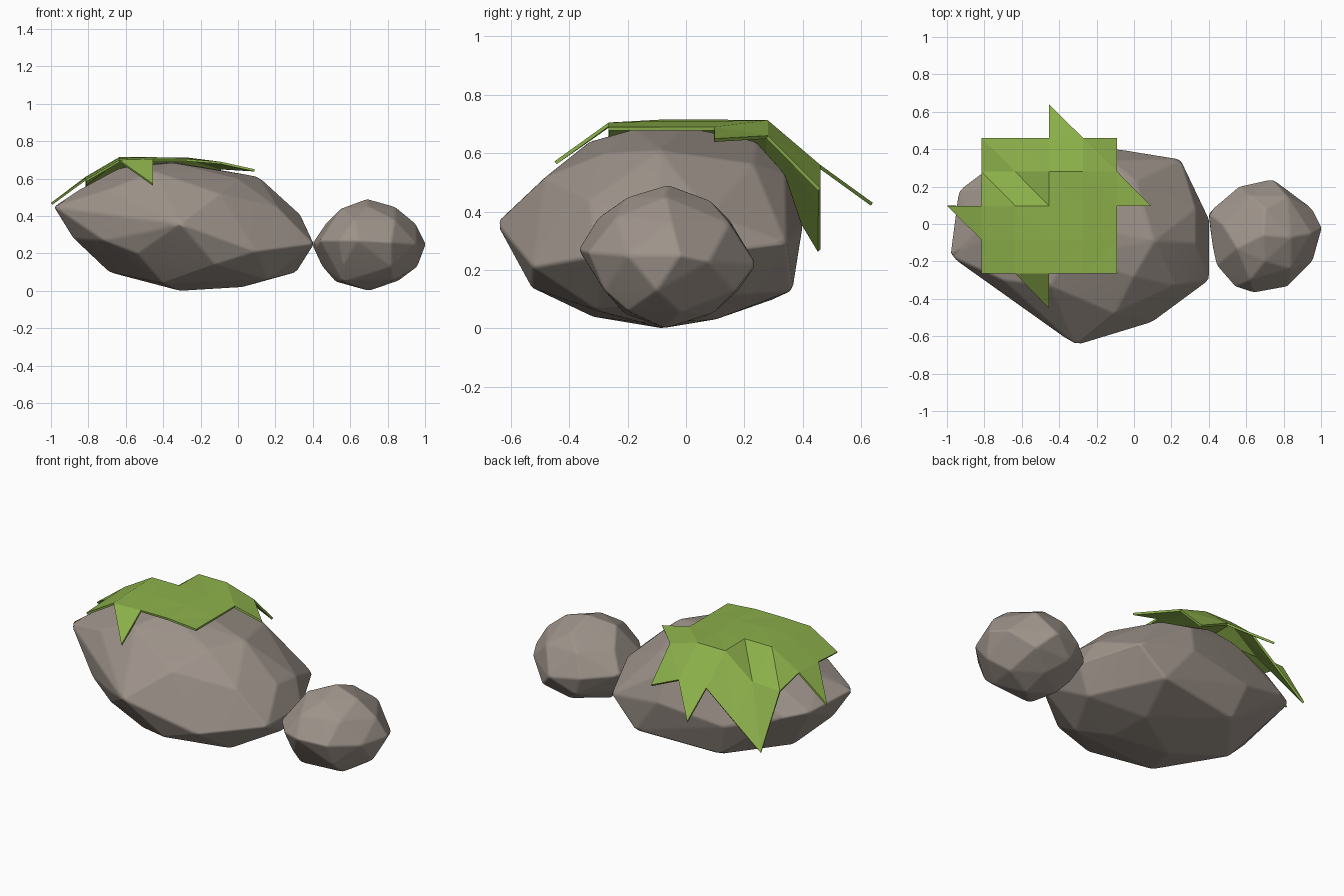
import bpy, bmesh, math

if "Cube" in bpy.data.objects:
    bpy.data.objects.remove(bpy.data.objects["Cube"])


def material(name, color):
    m = bpy.data.materials.new(name)
    m.diffuse_color = (*color, 1.0)
    m.use_nodes = True
    m.node_tree.nodes["Principled BSDF"].inputs["Base Color"].default_value = m.diffuse_color
    return m


STONE = material("warm_grey_stone", (0.34, 0.292, 0.255))
LEAF = material("leaf_green", (0.262, 0.434, 0.069))


def add_object(name, bm, mat):
    mesh = bpy.data.meshes.new(name)
    bm.to_mesh(mesh)
    bm.free()
    mesh.materials.append(mat)
    ob = bpy.data.objects.new(name, mesh)
    bpy.context.collection.objects.link(ob)
    return ob


def boulder(name, points, bevel):
    """Faceted stone: convex hull of its corners with softened edges."""
    bm = bmesh.new()
    for p in points:
        bm.verts.new(p)
    bmesh.ops.convex_hull(bm, input=bm.verts[:])
    bmesh.ops.delete(bm, geom=[v for v in bm.verts if not v.link_faces], context='VERTS')
    bmesh.ops.recalc_face_normals(bm, faces=bm.faces[:])
    ob = add_object(name, bm, STONE)
    for poly in ob.data.polygons:
        poly.use_smooth = True
    mod = ob.modifiers.new("soft_edges", 'BEVEL')
    mod.width = bevel
    mod.segments = 2
    mod.limit_method = 'ANGLE'
    mod.angle_limit = math.radians(6)
    mod.harden_normals = True
    return ob


# Large boulder, corners from base to crown
boulder("large_boulder", [
    (-.31, -.08, 0), (.02, -.15, .02), (-.40, -.32, .04), (.0, .1, .03),
    (.16, -.30, .06), (-.69, -.03, .10), (-.44, .30, .10), (.08, .365, .13),
    (.31, -.02, .10), (-.12, -.53, .14), (.1, -.525, .21), (-.54, -.43, .20),
    (-.72, -.345, .27), (-.88, -.13, .28), (-.46, -.54, .32),
    (.405, .02, .25), (.405, -.3, .25), (-.31, -.65, .36), (-.09, .4, .35),
    (.25, .345, .29), (-.985, -.17, .45), (-.94, .18, .43), (-.82, .27, .4),
    (-.5, .36, .3), (.33, -.1, .41), (.33, .08, .39),
    (.22, -.33, .44), (.11, -.09, .61), (.01, .23, .565), (0, -.28, .60),
    (-.1, -.48, .52), (-.45, -.33, .64), (-.35, 0, .69), (-.63, 0, .66),
    (-.34, .24, .64), (-.5, .25, .61), (-.85, -.05, .54), (-.35, -.17, .685),
    (-.7, -.3, .54), (-.75, .2, .55), (-.12, .34, .53),
], 0.012)

# Small boulder
boulder("small_boulder", [
    (.7, -.07, 0), (.52, -.04, .05), (.86, -.02, .055), (.83, -.2, .06),
    (.56, -.21, .05), (.7, .09, .05), (.45, 0, .13), (.96, -.10, .13),
    (.56, -.28, .14), (.82, -.28, .13), (.6, .18, .13), (.83, .17, .13),
    (.395, .06, .25), (.42, -.12, .24), (1.005, -.02, .25), (.955, -.2, .25),
    (.64, -.368, .27), (.82, -.335, .26), (.54, -.335, .27), (.44, -.22, .27),
    (.56, .2, .24), (.74, .24, .22), (.955, .08, .23),
    (.47, 0, .36), (.95, -.05, .36), (.62, -.3, .38), (.84, -.24, .38),
    (.62, .15, .37), (.82, .15, .36), (.55, -.13, .44), (.69, -.06, .492),
    (.84, -.07, .45), (.7, -.2, .45), (.7, .08, .44),
], 0.01)

# Leaf cover: folded square sheet on a regular grid of heights
XS = [-.815, -.635, -.455, -.272, -.09]
YS = [-.265, -.085, .0975, .28, .46]
HEIGHTS = [
    [.595, .70, .705, .705, .69],
    [.605, .71, .715, .71, .69],
    [.61, .715, .715, .71, .69],
    [.57, .575, .713, .713, .66],
    [.27, .415, .56, .56, .48],
]
bm = bmesh.new()
grid = [[bm.verts.new((x, y, z)) for x, z in zip(XS, row)]
        for y, row in zip(YS, HEIGHTS)]
for j in range(4):
    for i in range(4):
        a, b = grid[j][i], grid[j][i + 1]
        c, d = grid[j + 1][i + 1], grid[j + 1][i]
        # fold direction; the back left quarter has a valley towards its corner
        if (i < 2) == (j < 2) or (i < 2 and j >= 2):
            bm.faces.new((a, b, d))
            bm.faces.new((b, c, d))
        else:
            bm.faces.new((a, b, c))
            bm.faces.new((a, c, d))

# Pointed leaf tips beyond the sheet, one per side
for tip, (j1, i1), (j2, i2) in (
        ((-1, .0975, .47), (2, 0), (1, 0)),
        ((-.455, -.45, .572), (0, 1), (0, 2)),
        ((.09, .0975, .65), (2, 4), (3, 4)),
        ((-.455, .64, .43), (4, 2), (4, 3))):
    bm.faces.new((grid[j1][i1], grid[j2][i2], bm.verts.new(tip)))
bmesh.ops.recalc_face_normals(bm, faces=bm.faces[:])
if sum(f.normal.z for f in bm.faces) < 0:
    bmesh.ops.reverse_faces(bm, faces=bm.faces[:])
cover = add_object("leaf_cover", bm, LEAF)
thick = cover.modifiers.new("thickness", 'SOLIDIFY')
thick.thickness = 0.012
thick.offset = -1
